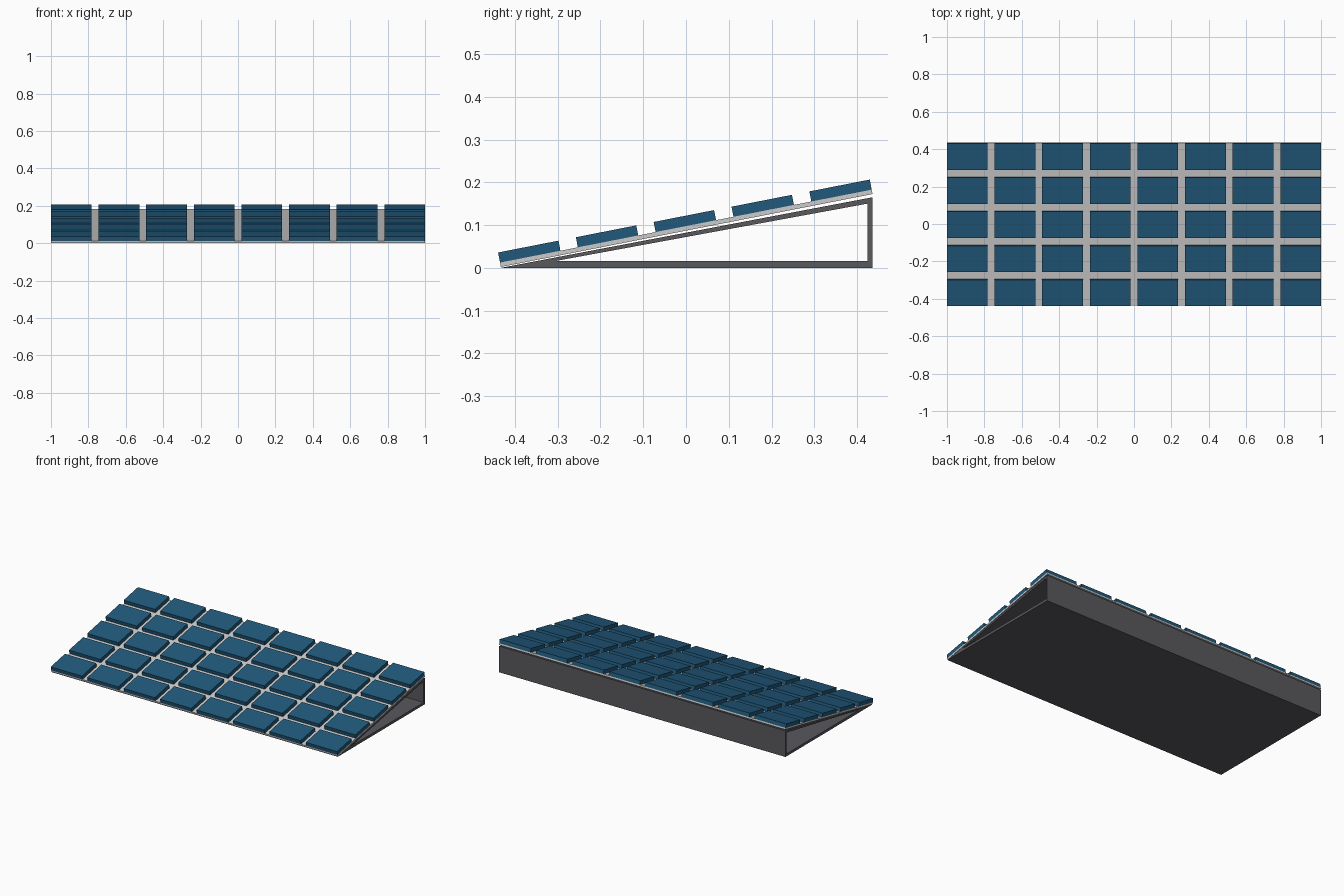
import bpy, bmesh
from math import radians, sin, cos
from mathutils import Matrix

if "Cube" in bpy.data.objects:
    bpy.data.objects.remove(bpy.data.objects["Cube"])

TILT = radians(11.1)
COLS, ROWS = 8, 5


def material(name, color):
    m = bpy.data.materials.new(name)
    m.diffuse_color = color
    m.use_nodes = True
    m.node_tree.nodes["Principled BSDF"].inputs["Base Color"].default_value = m.diffuse_color
    return m


def finish(name, bm, mat):
    bmesh.ops.recalc_face_normals(bm, faces=bm.faces[:])
    me = bpy.data.meshes.new(name)
    bm.to_mesh(me)
    bm.free()
    ob = bpy.data.objects.new(name, me)
    bpy.context.collection.objects.link(ob)
    me.materials.append(mat)
    return ob


def add_box(bm, x0, x1, s0, s1, h0, h1):
    """Box in slope space: s runs up the slope, h is the height above it."""
    origin = Matrix.Translation((0, -0.433, 0.002)) @ Matrix.Rotation(TILT, 4, 'X')
    mid = Matrix.Translation(((x0 + x1) / 2, (s0 + s1) / 2, (h0 + h1) / 2))
    size = Matrix.Diagonal((x1 - x0, s1 - s0, h1 - h0, 1))
    bmesh.ops.create_cube(bm, size=1, matrix=origin @ mid @ size)


steel = material("dark_steel", (0.1, 0.1, 0.11, 1))
alloy = material("light_alloy", (0.6, 0.6, 0.58, 1))
blue = material("solar_blue", (0.015, 0.1, 0.2, 1))

# Hollow triangular support, open at both ends
outer = [(-0.433, 0.0), (0.436, 0.0), (0.436, 0.165)]
inner = [(-0.305, 0.016), (0.424, 0.016), (0.424, 0.150)]
bm = bmesh.new()
rings = [[[bm.verts.new((x, y, z)) for y, z in prof] for prof in (outer, inner)]
         for x in (-1, 1)]
for i in range(3):
    j = (i + 1) % 3
    for k in (0, 1):
        bm.faces.new((rings[0][k][i], rings[0][k][j], rings[1][k][j], rings[1][k][i]))
        bm.faces.new((rings[k][0][i], rings[k][0][j], rings[k][1][j], rings[k][1][i]))
finish("support_wedge", bm, steel)

# Tilted backing sheet
length = 0.886
bm = bmesh.new()
add_box(bm, -1, 1, 0, length, 0, 0.0105)
finish("backing_sheet", bm, alloy)

# Grid of raised solar panels
w, d = 0.218, 0.144
px, ps = (2 - w) / (COLS - 1), (length - d) / (ROWS - 1)
bm = bmesh.new()
for c in range(COLS):
    for r in range(ROWS):
        x, s = -1 + c * px, r * ps
        add_box(bm, x, x + w, s, s + d, 0.0105, 0.0345)
finish("solar_panels", bm, blue)
